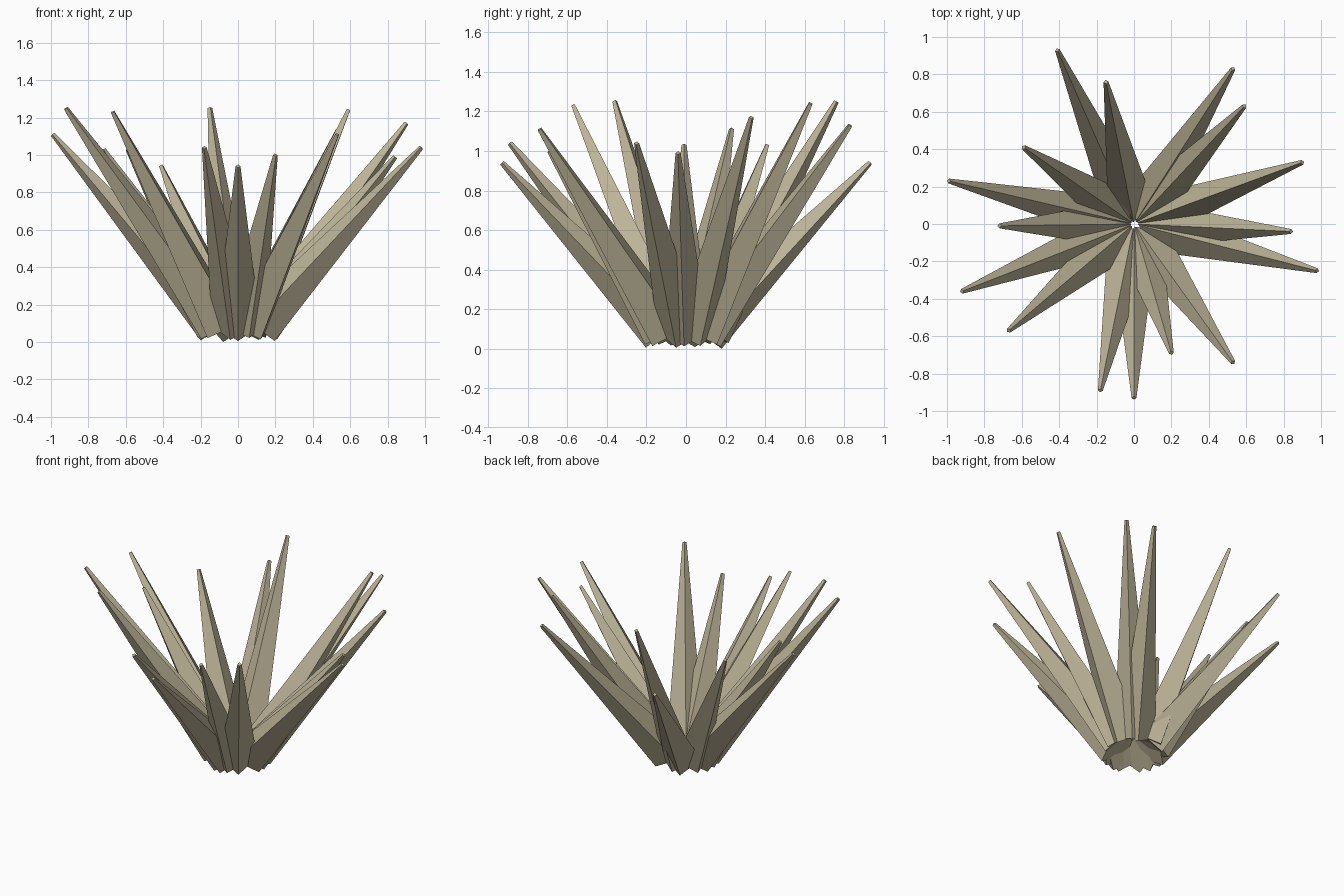
import bpy
import bmesh
import math
from mathutils import Vector

cube = bpy.data.objects.get("Cube")
if cube:
    bpy.data.objects.remove(cube, do_unlink=True)

# One dry straw colour for the whole tuft
straw = bpy.data.materials.new("dry_straw")
straw.use_nodes = True
colour = (0.50, 0.45, 0.31, 1.0)
straw.diffuse_color = colour
shader = next(n for n in straw.node_tree.nodes if n.type == "BSDF_PRINCIPLED")
shader.inputs["Base Color"].default_value = colour
shader.inputs["Roughness"].default_value = 0.9

RING_RADIUS = 0.115
RING_HEIGHT = 0.088
BASE_RADIUS = 0.12
TIP_RADIUS = 0.013

# Tip positions, counter-clockwise from the right-hand side
TIPS = [
    (0.90, 0.33, 1.17), (0.59, 0.63, 1.24), (0.53, 0.83, 1.13), (-0.15, 0.76, 1.25),
    (-0.41, 0.93, 0.94), (-0.59, 0.41, 1.03), (-0.99, 0.23, 1.11), (-0.72, -0.01, 1.03),
    (-0.92, -0.36, 1.25), (-0.67, -0.57, 1.23), (-0.18, -0.89, 1.04), (0.0, -0.93, 0.94),
    (0.20, -0.69, 1.00), (0.53, -0.74, 1.11), (0.98, -0.25, 1.04), (0.84, -0.04, 0.99),
]


def add_blade(number, tip):
    """Four-sided tapered blade, with its keel facing outward and down."""
    tip = Vector(tip)
    outward = Vector((tip.x, tip.y, 0)).normalized()
    base = outward * RING_RADIUS + Vector((0, 0, RING_HEIGHT))
    axis = (tip - base).normalized()
    side = Vector((0, 0, 1)).cross(outward)
    ridge = axis.cross(side)

    bm = bmesh.new()
    rings = []
    for centre, radius in ((base, BASE_RADIUS), (tip, TIP_RADIUS)):
        ring = []
        for k in range(4):
            angle = k * math.pi / 2
            offset = side * math.cos(angle) + ridge * math.sin(angle)
            ring.append(bm.verts.new(centre + offset * radius))
        rings.append(ring)
    low, high = rings
    for k in range(4):
        n = (k + 1) % 4
        bm.faces.new((low[k], low[n], high[n], high[k]))
    bm.faces.new(low[::-1])
    bm.faces.new(high)
    bmesh.ops.recalc_face_normals(bm, faces=bm.faces)

    mesh = bpy.data.meshes.new(f"blade_{number}")
    bm.to_mesh(mesh)
    bm.free()
    mesh.materials.append(straw)
    blade = bpy.data.objects.new(f"blade_{number}", mesh)
    bpy.context.collection.objects.link(blade)


# Tuft of blades fanning out from a ring
for i, point in enumerate(TIPS, start=1):
    add_blade(i, point)
